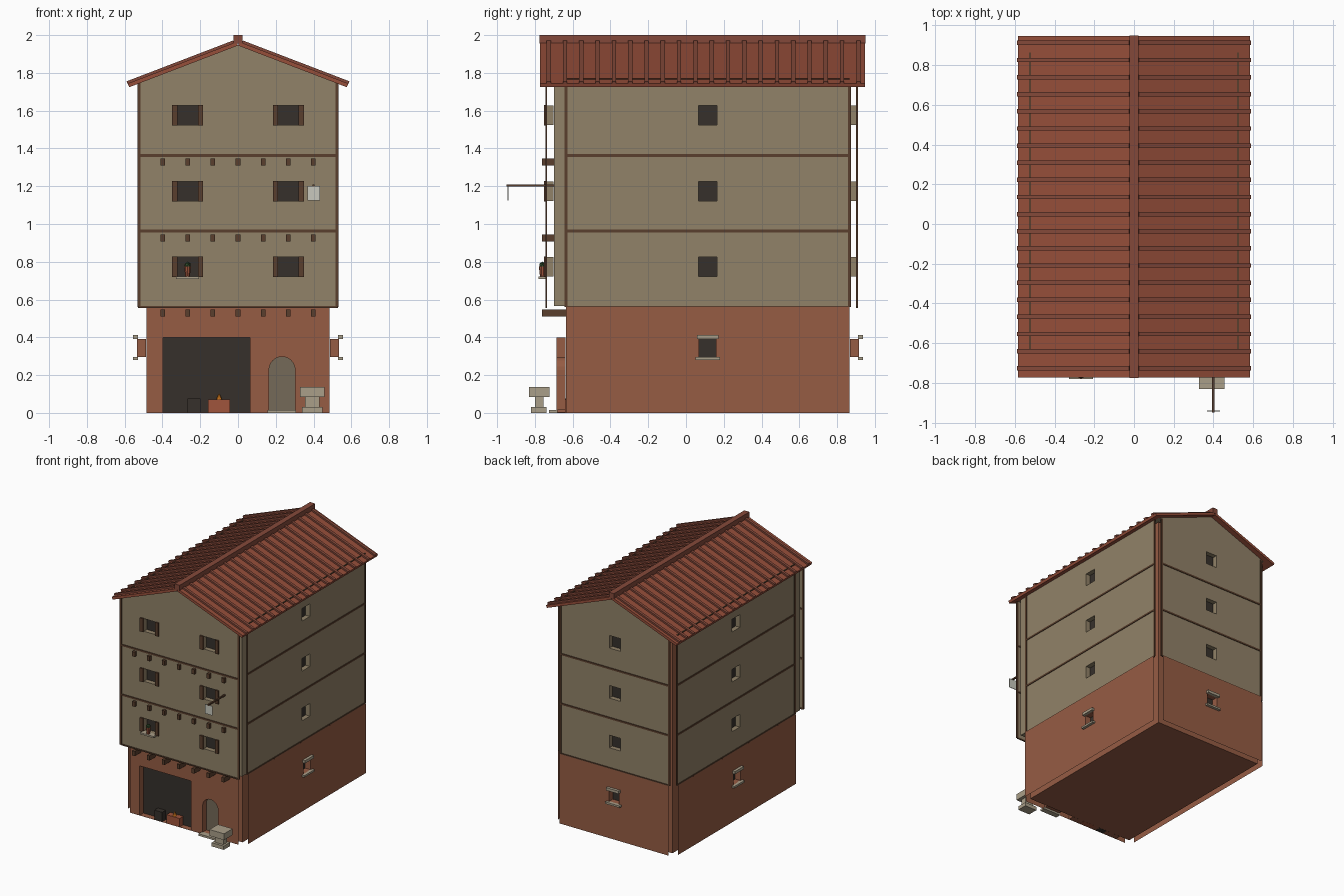
import bpy, bmesh, math
from mathutils import Matrix

if "Cube" in bpy.data.objects:
    bpy.data.objects.remove(bpy.data.objects["Cube"])

def mat(name, h):
    m = bpy.data.materials.new(name)
    c = [int(h[i:i + 2], 16) / 255 for i in (0, 2, 4)]
    m.diffuse_color = [((v + .055) / 1.055) ** 2.4 for v in c] + [1]
    m.use_nodes = True
    m.node_tree.nodes["Principled BSDF"].inputs["Base Color"].default_value = m.diffuse_color
    return m

BRICK, PLASTER = mat("brick", "965c44"), mat("plaster", "918268")
TIMBER, DARK = mat("timber", "5a3f2d"), mat("dark", "36302b")
TILE, RIDGE = mat("tile", "964e3a"), mat("ridge", "84493a")
STONE, DOOR = mat("stone", "aa9f89"), mat("door", "756a58")
CLOTH, POT = mat("sign_paint", "c8c9be"), mat("clay", "a0553c")
LEAF, FIRE = mat("leaf", "2f4a2a"), mat("fire", "f08a20")
I = Matrix()

def finish(name, bm, mats):
    me = bpy.data.meshes.new(name)
    bm.to_mesh(me)
    bm.free()
    for m in mats:
        me.materials.append(m)
    ob = bpy.data.objects.new(name, me)
    bpy.context.collection.objects.link(ob)
    return ob

def boxes(name, specs, m, M=I):
    """One object made of axis-aligned boxes (x0,x1,y0,y1,z0,z1)."""
    bm = bmesh.new()
    for x0, x1, y0, y1, z0, z1 in specs:
        T = (Matrix.Translation(((x0 + x1) / 2, (y0 + y1) / 2, (z0 + z1) / 2))
             @ Matrix.Diagonal((x1 - x0, y1 - y0, z1 - z0, 1)))
        bmesh.ops.create_cube(bm, size=1, matrix=M @ T)
    bmesh.ops.recalc_face_normals(bm, faces=bm.faces)
    return finish(name, bm, [m])

def cone(name, r1, r2, z0, z1, x, y, m, n=10):
    bm = bmesh.new()
    bmesh.ops.create_cone(bm, cap_ends=True, segments=n, radius1=r1, radius2=r2, depth=z1 - z0,
                          matrix=Matrix.Translation((x, y, (z0 + z1) / 2)))
    return finish(name, bm, [m])

def rect(u0, u1, z0, z1):
    return [(u0, z0), (u1, z0), (u1, z1), (u0, z1)]

def wall(name, w, z0, z1, d, depth, holes, m, M):
    """Thin wall sheet at local y=-d with recessed openings: holes = [(outline, pane material)]."""
    bm = bmesh.new()
    edges, loops = [], []
    for pts in [rect(-w, w, z0, z1)] + [h[0] for h in holes]:
        vs = [bm.verts.new((u, -d, z)) for u, z in pts]
        loops.append(vs)
        edges += [bm.edges.new((vs[i - 1], vs[i])) for i in range(len(vs))]
    bmesh.ops.triangle_fill(bm, use_beauty=True, use_dissolve=False, edges=edges, normal=(0, -1, 0))
    bm.normal_update()
    for f in bm.faces:
        if f.normal.y > 0:
            f.normal_flip()
    mats = [m]
    for vs, (pts, pm) in zip(loops[1:], holes):
        back = [bm.verts.new((u, -d + depth - .002, z)) for u, z in pts]
        for i in range(len(vs)):
            bm.faces.new((vs[i - 1], vs[i], back[i], back[i - 1]))
        if pm not in mats:
            mats.append(pm)
        bm.faces.new(back).material_index = mats.index(pm)
    bm.transform(M)
    return finish(name, bm, mats)

CY = .115
def side(angle):
    return Matrix.Translation((0, CY, 0)) @ Matrix.Rotation(math.radians(angle), 4, 'Z')

# inner body and jettied front block
boxes("core", [(-.485, .485, -.635, .865, 0, 1.74)], BRICK)
boxes("jetty", [(-.525, .525, -.70, -.635, .565, 1.74)], PLASTER)

# ground floor walls
arch = [(.164, .015), (.302, .015)] + [
    (.233 + .069 * math.cos(a), .228 + .069 * math.sin(a))
    for a in [math.pi * i / 12 for i in range(13)]]
wall("ground_front_wall", .485, 0, .56, .80, .05,
     [(rect(-.397, .063, .001, .40), DARK), (arch, DOOR)], BRICK, side(0))
for nm, ang, w, d in (("right", 90, .75, .535), ("left", -90, .75, .535), ("back", 180, .485, .80)):
    M = side(ang)
    wall("ground_%s_wall" % nm, w, 0, .56, d, .05, [(rect(-.045, .045, .295, .39), DARK)], BRICK, M)
    boxes("ground_%s_sill_and_lintel" % nm,
          [(-.065, .065, -d - .022, -d + .005, .28, .295),
           (-.056, .056, -d - .022, -d + .005, .39, .412)], STONE, M)

# upper walls with timber framing
rows = [.722, 1.122, 1.525]
for nm, ang, w, d, cols in (("front", 0, .525, .855, (-.267, .267)), ("right", 90, .75, .525, (0,)),
                            ("left", -90, .75, .525, (0,)), ("back", 180, .485, .79, (0,))):
    M = side(ang)
    hw = .054 if nm == "front" else .05
    wall("upper_%s_wall" % nm, w, .56, 1.75, d, .04,
         [(rect(c - hw, c + hw, z, z + .102), DARK) for z in rows for c in cols], PLASTER, M)
    y0, y1 = -d - .005, -d + .005
    bars = [(s * w - .008, s * w + .008, y0, y1, .56, 1.75) for s in (-1, 1)]
    bars += [(-w, w, y0, y1, z - .007, z + .007) for z in (.963, 1.363)]
    bars.append((-w, w, y0, y1, .556, .566))
    if nm in ("right", "left"):
        bars.append((-w, w, y0, y1, 1.757, 1.771))
    boxes("upper_%s_timbers" % nm, bars, TIMBER, M)

# front shutters and joist ends
boxes("shutters", [(c + s * .068 - .014, c + s * .068 + .014, -.752, -.738, z - .003, z + .105)
                   for z in rows for c in (-.267, .267) for s in (-1, 1)], TIMBER)
boxes("joist_ends", [(k * .1327 - .012, k * .1327 + .012, -.762, yb, z, z + .038)
                     for z, yb in ((.51, -.635), (.907, -.70), (1.309, -.70)) for k in range(-3, 4)], TIMBER)

# gable prism under the roof
bm = bmesh.new()
tri = [bm.verts.new((x, -.74, z)) for x, z in ((-.52, 1.748), (.52, 1.748), (0, 1.945))]
f = bm.faces.new(tri)
ext = bmesh.ops.extrude_face_region(bm, geom=[f], use_keep_orig=True)
bmesh.ops.translate(bm, vec=(0, 1.645, 0), verts=[v for v in ext["geom"] if isinstance(v, bmesh.types.BMVert)])
bmesh.ops.recalc_face_normals(bm, faces=bm.faces)
finish("gables", bm, [PLASTER])

# roof slopes, tile ribs and ridge
slope = Matrix.Translation((0, 0, 1.945)) @ Matrix.Rotation(.366, 4, 'Y')
for nm, s in (("right", 1), ("left", -1)):
    M = Matrix.Diagonal((s, 1, 1, 1)) @ slope
    boxes("roof_slope_" + nm, [(0, .617, -.773, .948, 0, .021)], TILE, M)
    boxes("roof_ribs_" + nm, [(.015, .619, y - .011, y + .011, .019, .034)
                              for y in [-.727 + i * .0863 for i in range(20)]], RIDGE, M)
boxes("ridge_cap", [(-.023, .023, -.775, .95, 1.955, 2.0)], RIDGE)

# workshop opening: hearth, fire and block; door step
boxes("hearth", [(-.158, -.042, -.684, -.636, 0, .07)], POT)
cone("flame", .016, 0, .07, .105, -.10, -.662, FIRE, 8)
boxes("quench_block", [(-.268, -.198, -.682, -.636, 0, .077)], DARK)
boxes("door_step", [(.155, .308, -.725, -.68, 0, .016)], STONE)

# anvil beside the door
boxes("anvil", [(.34, .447, -.82, -.738, 0, .03), (.356, .431, -.80, -.755, .03, .085),
                (.327, .457, -.83, -.722, .085, .136)], STONE)

# flower pot on a window sill
boxes("pot_sill", [(-.327, -.207, -.78, -.738, .71, .723)], STONE)
cone("flower_pot", .013, .019, .723, .775, -.267, -.76, POT)
bm = bmesh.new()
bmesh.ops.create_icosphere(bm, subdivisions=1, radius=.019, matrix=Matrix.Translation((-.267, -.76, .782)))
finish("plant", bm, [LEAF])

# hanging sign
boxes("sign_rod", [(.394, .406, -.95, -.70, 1.198, 1.21)], TIMBER)
boxes("sign_board", [(.367, .433, -.944, -.94, 1.125, 1.20)], CLOTH)
